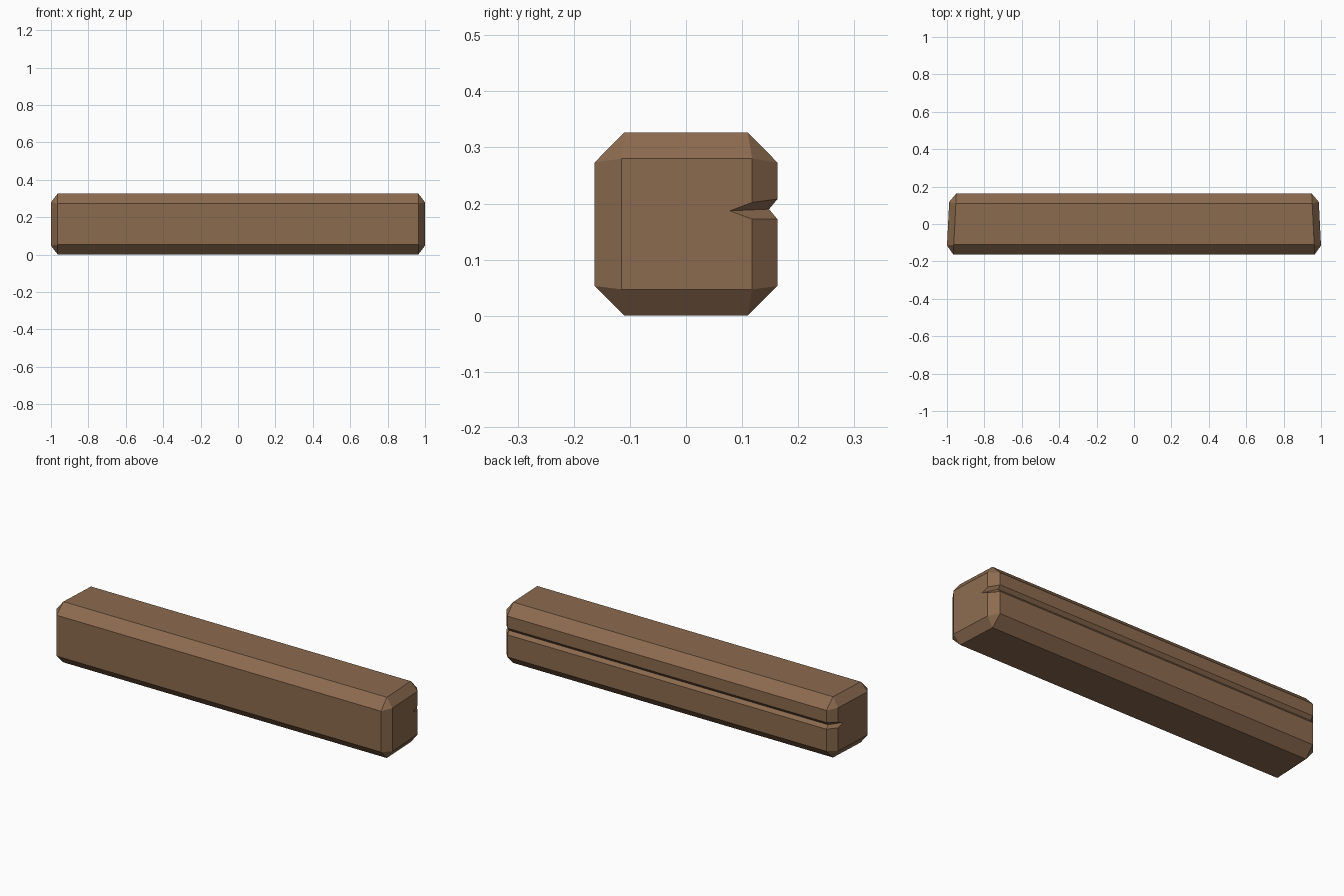
import bpy, bmesh

if "Cube" in bpy.data.objects:
    bpy.data.objects.remove(bpy.data.objects["Cube"])

# Profiles as (y, z): chamfered body section and smaller end section, matched
# point by point; the end section has square corners (doubled points).
# The three middle points are the long crack on the back side.
BODY = [(-.11, 0), (.11, 0), (.163, .053), (.163, .172), (.148, .190), (.163, .208),
        (.163, .273), (.11, .327), (-.11, .327), (-.163, .273), (-.163, .053)]
END = [(-.115, .047), (.118, .047), (.118, .047), (.118, .172), (.078, .187), (.118, .202),
       (.118, .280), (.118, .280), (-.115, .280), (-.115, .280), (-.115, .047)]

wood = bpy.data.materials.new("brown wood")
wood.diffuse_color = (0.262, 0.147, 0.078, 1)
wood.use_nodes = True
wood.node_tree.nodes["Principled BSDF"].inputs["Base Color"].default_value = wood.diffuse_color

bm = bmesh.new()


def ring(profile, side, x):
    # ends are slightly skewed: the front is longer than the back
    return [bm.verts.new((side * (x - .05 * y), y, z)) for y, z in profile]


# Loft from end to end
rings = [ring(END, -1, .994), ring(BODY, -1, .958),
         ring(BODY, 1, .958), ring(END, 1, .994)]
n = len(BODY)
for a, b in zip(rings, rings[1:]):
    for i in range(n):
        j = (i + 1) % n
        bm.faces.new((a[i], a[j], b[j], b[i]))
bm.faces.new(rings[0])
bm.faces.new(rings[-1])

# Merge the doubled corners into triangular corner facets
bmesh.ops.remove_doubles(bm, verts=bm.verts, dist=.0005)
bmesh.ops.dissolve_degenerate(bm, edges=bm.edges, dist=.0005)
bmesh.ops.recalc_face_normals(bm, faces=bm.faces)

mesh = bpy.data.meshes.new("wooden_beam")
bm.to_mesh(mesh)
bm.free()
mesh.materials.append(wood)
beam = bpy.data.objects.new("wooden_beam", mesh)
bpy.context.collection.objects.link(beam)
